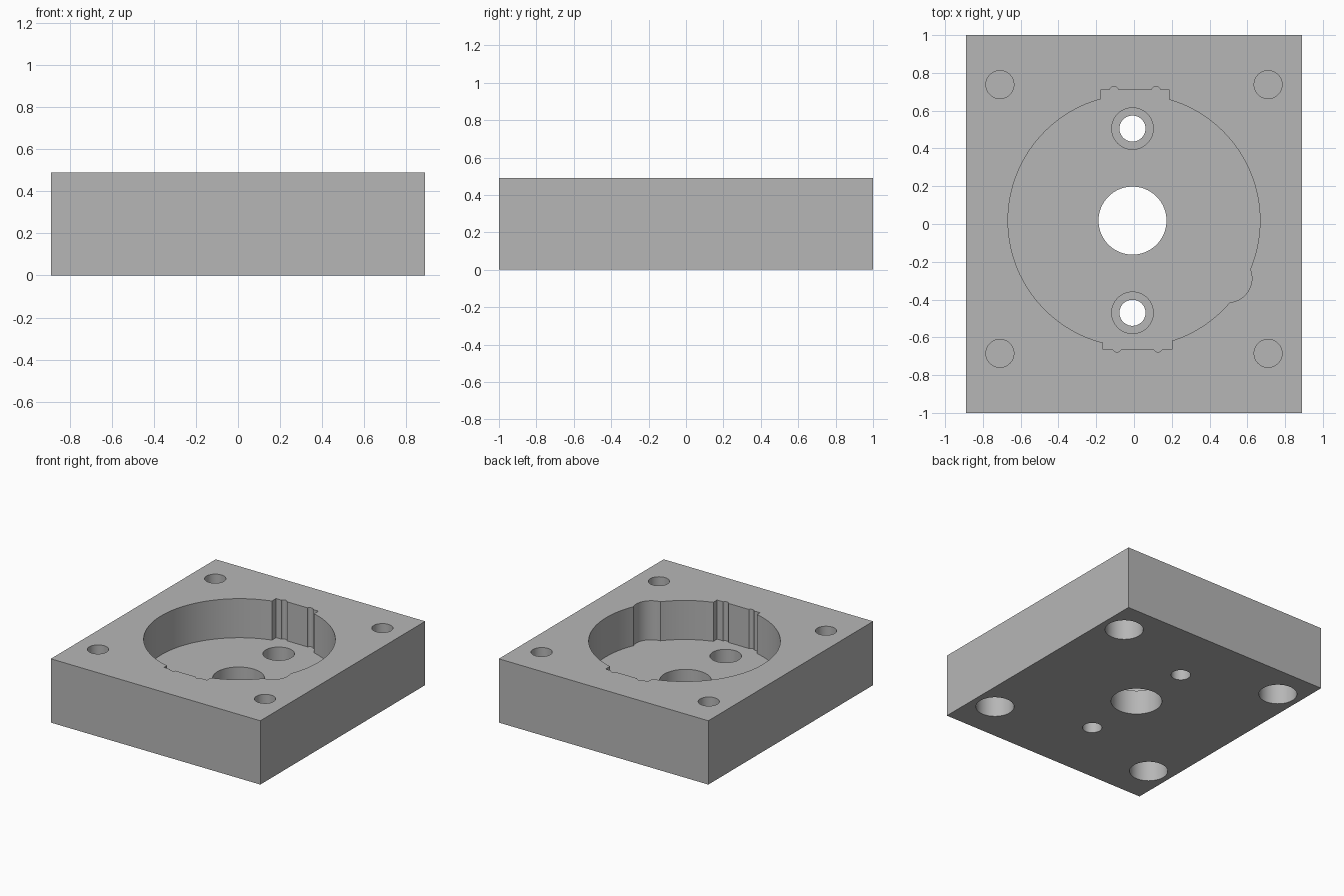
import bpy
import bmesh
from mathutils import Matrix

cube = bpy.data.objects.get("Cube")
if cube:
    bpy.data.objects.remove(cube, do_unlink=True)

HEIGHT, FLOOR, ABOVE, BELOW = 0.49, 0.19, 0.6, -0.1
cutters = []

metal = bpy.data.materials.new("plain grey")
metal.use_nodes = True
grey = (0.47, 0.47, 0.47, 1)
metal.diffuse_color = grey
metal.node_tree.nodes["Principled BSDF"].inputs["Base Color"].default_value = grey


def make_object(name, bm):
    mesh = bpy.data.meshes.new(name)
    bm.to_mesh(mesh)
    bm.free()
    mesh.materials.append(metal)
    obj = bpy.data.objects.new(name, mesh)
    bpy.context.collection.objects.link(obj)
    return obj


def box(name, x0, x1, y0, y1, z0, z1):
    bm = bmesh.new()
    place = Matrix.Translation(((x0 + x1) / 2, (y0 + y1) / 2, (z0 + z1) / 2))
    size = Matrix.Diagonal((x1 - x0, y1 - y0, z1 - z0, 1))
    bmesh.ops.create_cube(bm, size=1, matrix=place @ size)
    return make_object(name, bm)


def cut(obj):
    obj.hide_render = True
    cutters.append(obj)
    mod = block.modifiers.new(obj.name, 'BOOLEAN')
    mod.operation = 'DIFFERENCE'
    mod.solver = 'EXACT'
    mod.object = obj


def drill(name, x, y, radius, z0, z1, sides=64):
    bm = bmesh.new()
    bmesh.ops.create_cone(bm, cap_ends=True, segments=sides, radius1=radius,
                          radius2=radius, depth=z1 - z0,
                          matrix=Matrix.Translation((x, y, (z0 + z1) / 2)))
    cut(make_object(name, bm))


block = box("housing_block", -0.89, 0.89, -1, 1, 0, HEIGHT)

# Round pocket with a side relief
drill("pocket", 0, 0.018, 0.667, FLOOR, ABOVE, 128)
drill("side_relief", 0.497, -0.288, 0.127, FLOOR, ABOVE)

# Back and front notches, each with two small rounded grooves
cut(box("back_notch", -0.175, 0.185, 0.4, 0.712, FLOOR, ABOVE))
cut(box("front_notch", -0.164, 0.201, -0.664, -0.4, FLOOR, ABOVE))
for x, y in ((-0.106, 0.704), (0.116, 0.704), (-0.09, -0.654), (0.127, -0.654)):
    drill("notch_groove", x, y, 0.024, FLOOR, ABOVE, 24)

# Central bore and counterbored screw holes
drill("central_bore", -0.008, 0.018, 0.18, BELOW, 0.3, 96)
for y in (0.505, -0.47):
    drill("screw_hole", -0.008, y, 0.069, BELOW, 0.3)
    drill("screw_counterbore", -0.008, y, 0.11, 0.085, 0.3)

# Blind corner holes, narrow above and wide below
for x in (-0.71, 0.71):
    for y in (0.738, -0.685):
        drill("corner_hole", x, y, 0.074, 0.29, ABOVE)
        drill("corner_recess", x, y, 0.135, BELOW, 0.2)

# Bake the cuts and discard the cutters
graph = bpy.context.evaluated_depsgraph_get()
baked = bpy.data.meshes.new_from_object(block.evaluated_get(graph))
block.modifiers.clear()
block.data = baked
baked.materials.clear()
baked.materials.append(metal)
for obj in cutters:
    bpy.data.objects.remove(obj, do_unlink=True)

bpy.ops.object.select_all(action='DESELECT')
block.select_set(True)
bpy.context.view_layer.objects.active = block
bpy.ops.object.shade_smooth_by_angle(angle=0.5)
